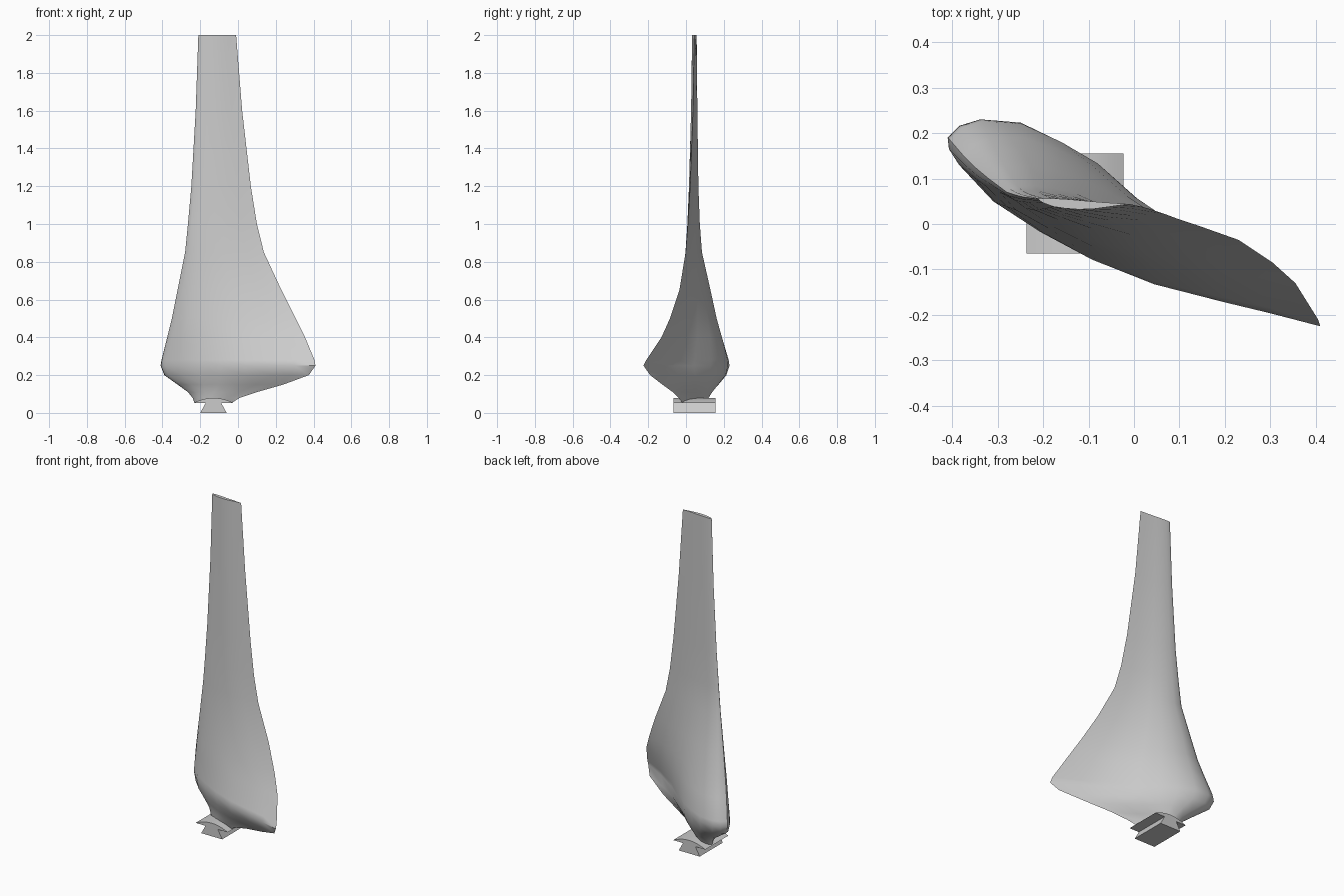
import bpy
import bmesh
from mathutils import Vector

cube = bpy.data.objects.get("Cube")
if cube:
    bpy.data.objects.remove(cube, do_unlink=True)

metal = bpy.data.materials.new("light_grey_metal")
metal.use_nodes = True
grey = (0.6, 0.6, 0.6, 1.0)
metal.diffuse_color = grey
metal.node_tree.nodes["Principled BSDF"].inputs["Base Color"].default_value = grey


def finish(bm, name, smooth_angle=None):
    """Turn a bmesh into a named object with the metal material."""
    bmesh.ops.recalc_face_normals(bm, faces=bm.faces[:])
    mesh = bpy.data.meshes.new(name)
    bm.to_mesh(mesh)
    bm.free()
    mesh.materials.append(metal)
    obj = bpy.data.objects.new(name, mesh)
    bpy.context.collection.objects.link(obj)
    if smooth_angle:
        bpy.ops.object.select_all(action="DESELECT")
        bpy.context.view_layer.objects.active = obj
        obj.select_set(True)
        bpy.ops.object.shade_smooth_by_angle(angle=smooth_angle)
    return obj


def loft(bm, rings):
    """Skin closed rings of points and cap both ends."""
    loops = [[bm.verts.new(p) for p in ring] for ring in rings]
    for low, high in zip(loops, loops[1:]):
        for i in range(len(low)):
            j = (i + 1) % len(low)
            bm.faces.new((low[i], low[j], high[j], high[i]))
    bm.faces.new(loops[0])
    bm.faces.new(loops[-1])


# Aerofoil: (fraction along chord, offset as a share of the bulge)
BACK = [(0.012, 0.34), (0.05, 0.67), (0.14, 1), (0.25, 1.02), (0.35, 0.95),
        (0.49, 0.6), (0.65, 0.25), (0.82, 0.06)]
FRONT = [(0.88, 0.25), (0.77, 0.5), (0.6, 0.86), (0.44, 1), (0.3, 0.97),
         (0.166, 0.83), (0.054, 0.44), (0.015, 0.22)]

# Blade stations: height, leading edge x y, trailing edge x y, back and front bulge
STATIONS = [
    (0.055, -0.23, 0.09, -0.03, -0.02, 0.04, 0.035),
    (0.08, -0.24, 0.095, 0.01, -0.04, 0.05, 0.04),
    (0.11, -0.265, 0.11, 0.1, -0.07, 0.06, 0.05),
    (0.15, -0.32, 0.14, 0.24, -0.125, 0.075, 0.07),
    (0.2, -0.39, 0.175, 0.375, -0.19, 0.095, 0.09),
    (0.25, -0.41, 0.19, 0.41, -0.225, 0.102, 0.096),
    (0.28, -0.405, 0.185, 0.405, -0.21, 0.101, 0.096),
    (0.4, -0.375, 0.15, 0.355, -0.13, 0.085, 0.085),
    (0.5, -0.35, 0.125, 0.305, -0.085, 0.07, 0.075),
    (0.65, -0.32, 0.1, 0.23, -0.035, 0.05, 0.053),
    (0.85, -0.28, 0.07, 0.137, -0.002, 0.025, 0.035),
    (1, -0.265, 0.065, 0.1, 0.01, 0.016, 0.029),
    (1.2, -0.247, 0.06, 0.068, 0.022, 0.011, 0.025),
    (1.6, -0.224, 0.057, 0.022, 0.037, 0.006, 0.021),
    (2, -0.21, 0.055, -0.01, 0.044, 0.003, 0.018),
]


def aerofoil(z, lx, ly, tx, ty, back, front):
    lead, trail = Vector((lx, ly, z)), Vector((tx, ty, z))
    chord = trail - lead
    normal = Vector((-chord.y, chord.x, 0)).normalized()
    ring = [lead]
    ring += [lead + chord * u + normal * back * n for u, n in BACK]
    ring.append(trail)
    ring += [lead + chord * u - normal * front * n for u, n in FRONT]
    return ring


blade = bmesh.new()
loft(blade, [aerofoil(*station) for station in STATIONS])
finish(blade, "blade", 0.75)

# Root: profiles drawn about the root centre and extruded front to back
ROOT_X, ROOT_FRONT, ROOT_BACK = -0.13, -0.065, 0.155


def extruded(name, profile, smooth_angle=None):
    bm = bmesh.new()
    loft(bm, [[(ROOT_X + x, y, z) for x, z in profile]
              for y in (ROOT_FRONT, ROOT_BACK)])
    finish(bm, name, smooth_angle)


# Curved platform under the blade
half, base, rise, steps = 0.107, 0.052, 0.027, 10
arc = []
for i in range(steps + 1):
    t = 2 * i / steps - 1
    arc.append((half * t, base + rise * (1 - t * t)))
extruded("root_platform", arc, 0.5)

# Dovetail that slots into the hub
extruded("root_dovetail", [(-0.07, 0), (0.07, 0), (0.04, 0.054), (-0.04, 0.054)])
